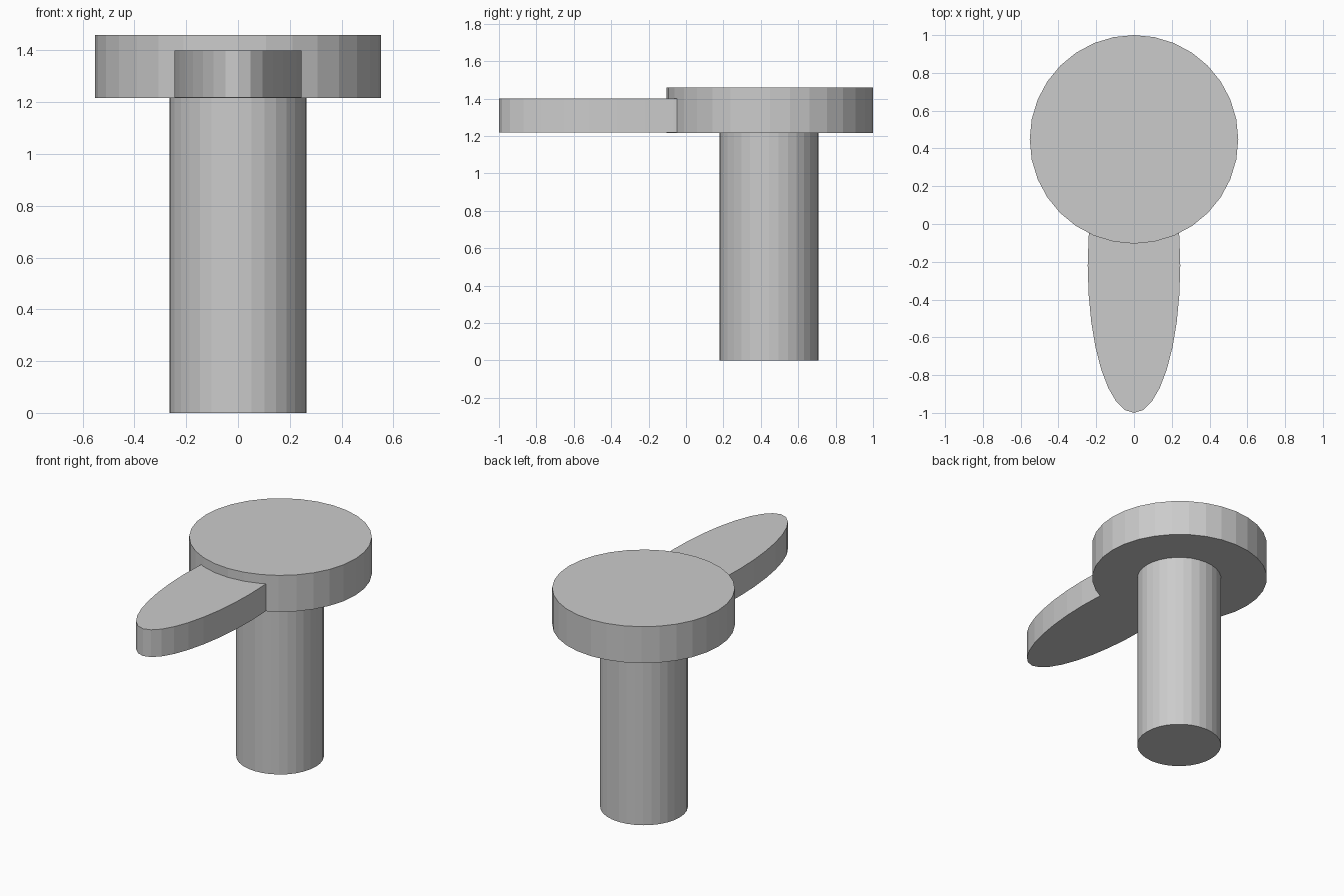
import bpy
import math

SIDES = 32

cube = bpy.data.objects.get("Cube")
if cube:
    bpy.data.objects.remove(cube, do_unlink=True)

# Single plain grey for every part
grey = bpy.data.materials.new("plain_grey")
grey.use_nodes = True
colour = (0.6, 0.6, 0.6, 1)
grey.diffuse_color = colour
grey.node_tree.nodes["Principled BSDF"].inputs["Base Color"].default_value = colour


def prism(name, y, radius_x, radius_y, bottom, top):
    """Upright flat-sided cylinder with an elliptical section."""
    bpy.ops.mesh.primitive_cylinder_add(
        vertices=SIDES, radius=1, depth=1, location=(0, y, (bottom + top) / 2))
    part = bpy.context.object
    part.name = part.data.name = name
    part.scale = (radius_x, radius_y, top - bottom)
    bpy.ops.object.transform_apply(location=False, rotation=False, scale=True)
    part.data.materials.append(grey)
    return part


# Round post that everything stands on
prism("post", 0.443, 0.265, 0.265, 0, 1.218)

# Wide disc cap on the post
prism("cap_disc", 0.448, 0.552, 0.552, 1.217, 1.46)

# Long oval lever reaching forward from inside the cap
prism("oval_lever", -0.22, 0.245, 0.78, 1.218, 1.40)
